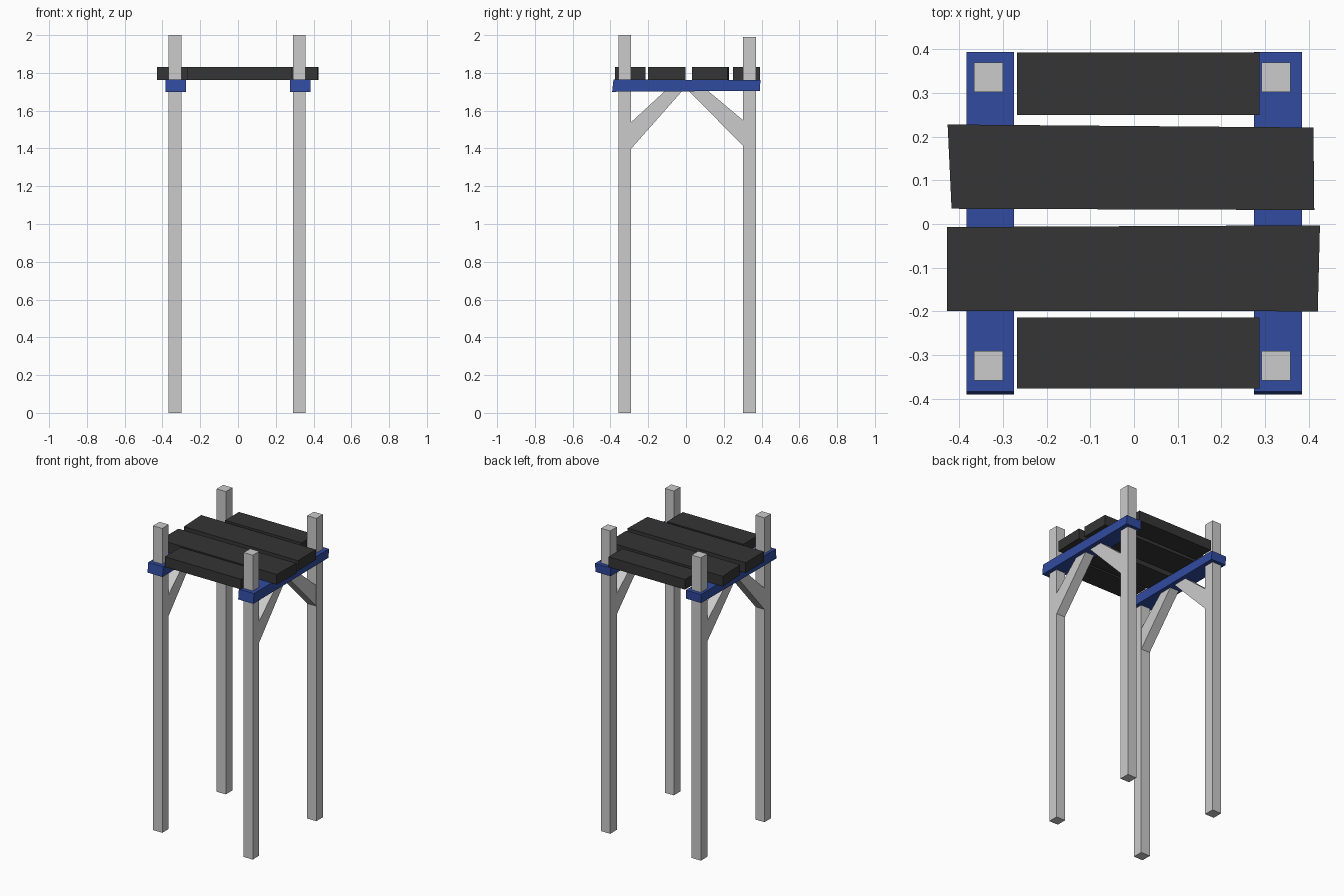
import bpy, bmesh

if "Cube" in bpy.data.objects:
    bpy.data.objects.remove(bpy.data.objects["Cube"])


def material(name, color):
    m = bpy.data.materials.new(name)
    m.diffuse_color = color
    m.use_nodes = True
    m.node_tree.nodes["Principled BSDF"].inputs["Base Color"].default_value = m.diffuse_color
    return m


BLUE = material("blue_paint", (0.03, 0.07, 0.35, 1))
DARK = material("dark_wood", (0.035, 0.035, 0.035, 1))


def prism(name, outline, lo, hi, axis, mat=None):
    """Extrude a 2D outline from lo to hi: axis 'z' takes (x, y), axis 'x' takes (y, z)."""
    place = (lambda p, d: (d, *p)) if axis == 'x' else (lambda p, d: (*p, d))
    bm = bmesh.new()
    face = bm.faces.new([bm.verts.new(place(p, lo)) for p in outline])
    ext = bmesh.ops.extrude_face_region(bm, geom=[face])
    moved = [v for v in ext["geom"] if isinstance(v, bmesh.types.BMVert)]
    step = hi - lo
    bmesh.ops.translate(bm, verts=moved, vec=(step, 0, 0) if axis == 'x' else (0, 0, step))
    bmesh.ops.recalc_face_normals(bm, faces=bm.faces)
    mesh = bpy.data.meshes.new(name)
    bm.to_mesh(mesh)
    bm.free()
    if mat:
        mesh.materials.append(mat)
    obj = bpy.data.objects.new(name, mesh)
    bpy.context.collection.objects.link(obj)
    return obj


def rect(a0, a1, b0, b1):
    return [(a0, b0), (a1, b0), (a1, b1), (a0, b1)]


# Posts, cross beams and diagonal braces on each side
for side, x0, x1, bx0, bx1 in (("left", -0.367, -0.300, -0.384, -0.275),
                               ("right", 0.292, 0.358, 0.275, 0.385)):
    prism(f"front_{side}_post", rect(x0, x1, -0.358, -0.291), 0, 2.0, 'z')
    prism(f"back_{side}_post", rect(x0, x1, 0.302, 0.370), 0, 1.99, 'z')
    prism(f"{side}_beam", [(-0.391, 1.70), (0.391, 1.705), (0.394, 1.762), (-0.384, 1.765)],
          bx0, bx1, 'x', BLUE)
    prism(f"front_{side}_brace", [(-0.30, 1.388), (-0.015, 1.71), (-0.105, 1.71), (-0.30, 1.53)],
          x0 + 0.001, x1 - 0.001, 'x')
    prism(f"back_{side}_brace", [(0.31, 1.405), (0.31, 1.543), (0.11, 1.71), (0.01, 1.71)],
          x0 + 0.001, x1 - 0.001, 'x')

# Platform planks: two short ones between the posts, two long uneven ones
planks = {
    "front_plank": rect(-0.268, 0.287, -0.377, -0.214),
    "front_middle_plank": [(-0.428, -0.199), (0.421, -0.200), (0.426, -0.003), (-0.428, -0.007)],
    "back_middle_plank": [(-0.418, 0.035), (0.413, 0.032), (0.411, 0.221), (-0.427, 0.228)],
    "back_plank": rect(-0.268, 0.287, 0.250, 0.393),
}
for name, outline in planks.items():
    prism(name, outline, 1.763, 1.83, 'z', DARK)
